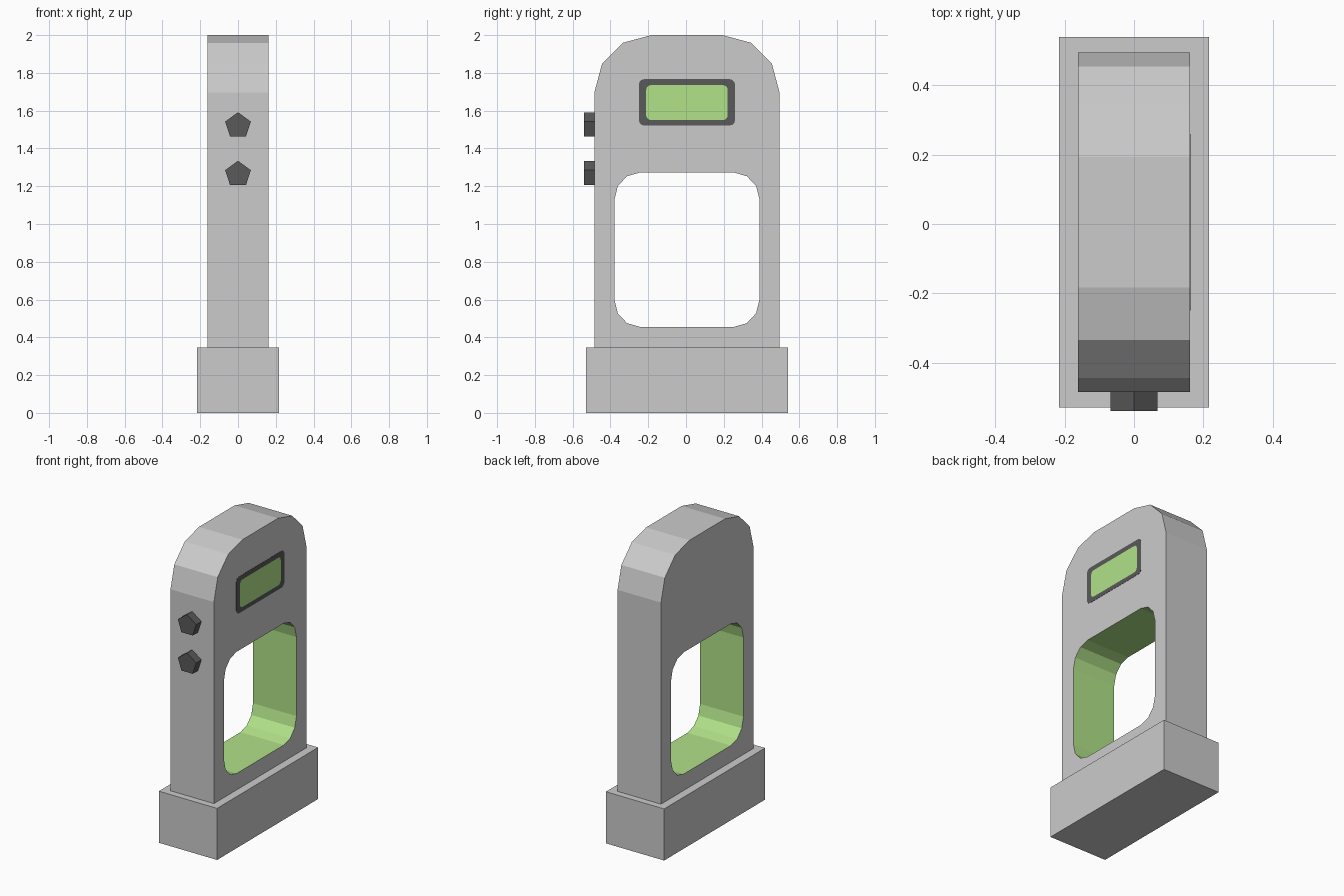
import bpy, bmesh
from math import sin, cos, pi

if "Cube" in bpy.data.objects:
    bpy.data.objects.remove(bpy.data.objects["Cube"])

CY = 0.005  # centre of the body along y


def material(name, rgb):
    m = bpy.data.materials.new(name)
    m.diffuse_color = (*rgb, 1)
    m.use_nodes = True
    m.node_tree.nodes["Principled BSDF"].inputs["Base Color"].default_value = m.diffuse_color
    return m


green = material("green", (0.44, 0.76, 0.25))
dark = material("dark", (0.1, 0.1, 0.1))


def corner(cy, cz, ry, rz, start, steps=3):
    """Points of a quarter ellipse, counter-clockwise."""
    angles = [start + pi / 2 * i / steps for i in range(steps + 1)]
    return [(cy + ry * cos(a), cz + rz * sin(a)) for a in angles]


def rounded_rect(hy, z0, z1, ry, rz):
    """Rounded rectangle in the yz plane, centred on CY."""
    y0, y1 = CY - hy + ry, CY + hy - ry
    return (corner(y1, z1 - rz, ry, rz, 0) + corner(y0, z1 - rz, ry, rz, pi / 2)
            + corner(y0, z0 + rz, ry, rz, pi) + corner(y1, z0 + rz, ry, rz, 1.5 * pi))


def prism(name, outline, x0, x1, hole=None, mats=()):
    """Extrude a yz outline along x; walls of the hole use the last material."""
    bm = bmesh.new()
    caps = ([], [])
    for k, loop in enumerate([outline, hole] if hole else [outline]):
        a, b = [[bm.verts.new((x, y, z)) for y, z in loop] for x in (x0, x1)]
        n = len(loop)
        for i in range(n):
            j = (i + 1) % n
            f = bm.faces.new((a[i], a[j], b[j], b[i]))
            f.material_index = len(mats) - 1 if k and mats else 0
            caps[0].append(bm.edges.get((a[i], a[j])))
            caps[1].append(bm.edges.get((b[i], b[j])))
    for edges, nx in zip(caps, (-1, 1)):
        bmesh.ops.triangle_fill(bm, edges=edges, use_beauty=True, normal=(nx, 0, 0))
    bmesh.ops.recalc_face_normals(bm, faces=bm.faces)
    mesh = bpy.data.meshes.new(name)
    bm.to_mesh(mesh)
    bm.free()
    for m in mats:
        mesh.materials.append(m)
    ob = bpy.data.objects.new(name, mesh)
    bpy.context.collection.objects.link(ob)
    return ob


# Base block
prism("base", [(CY - .535, 0), (CY + .535, 0), (CY + .535, .346), (CY - .535, .346)],
      -.216, .216)

# Arched body with a green-lined opening
arch = ([(CY - .49, .346), (CY + .49, .346)]
        + corner(CY + .188, 1.697, .302, .303, 0)
        + corner(CY - .188, 1.697, .302, .303, pi / 2))
opening = rounded_rect(.384, .456, 1.272, .133, .143)
grey = material("grey", (0.8, 0.8, 0.8))
prism("body", arch, -.161, .161, opening, (grey, green))

# Display on the right side
screen = rounded_rect(.216, 1.55, 1.735, .025, .025)
prism("display_frame", rounded_rect(.255, 1.521, 1.767, .03, .03), .15, .1625, screen, (dark,))
prism("display_screen", screen, .15, .1625, mats=(green,))

# Five-sided knobs on the front
for i, z in enumerate((1.52, 1.263)):
    bpy.ops.mesh.primitive_cylinder_add(vertices=5, radius=.0715, depth=.06,
                                        location=(0, -.51, z), rotation=(pi / 2, 0, 0))
    knob = bpy.context.object
    knob.name = ("upper_knob", "lower_knob")[i]
    knob.data.materials.append(dark)
